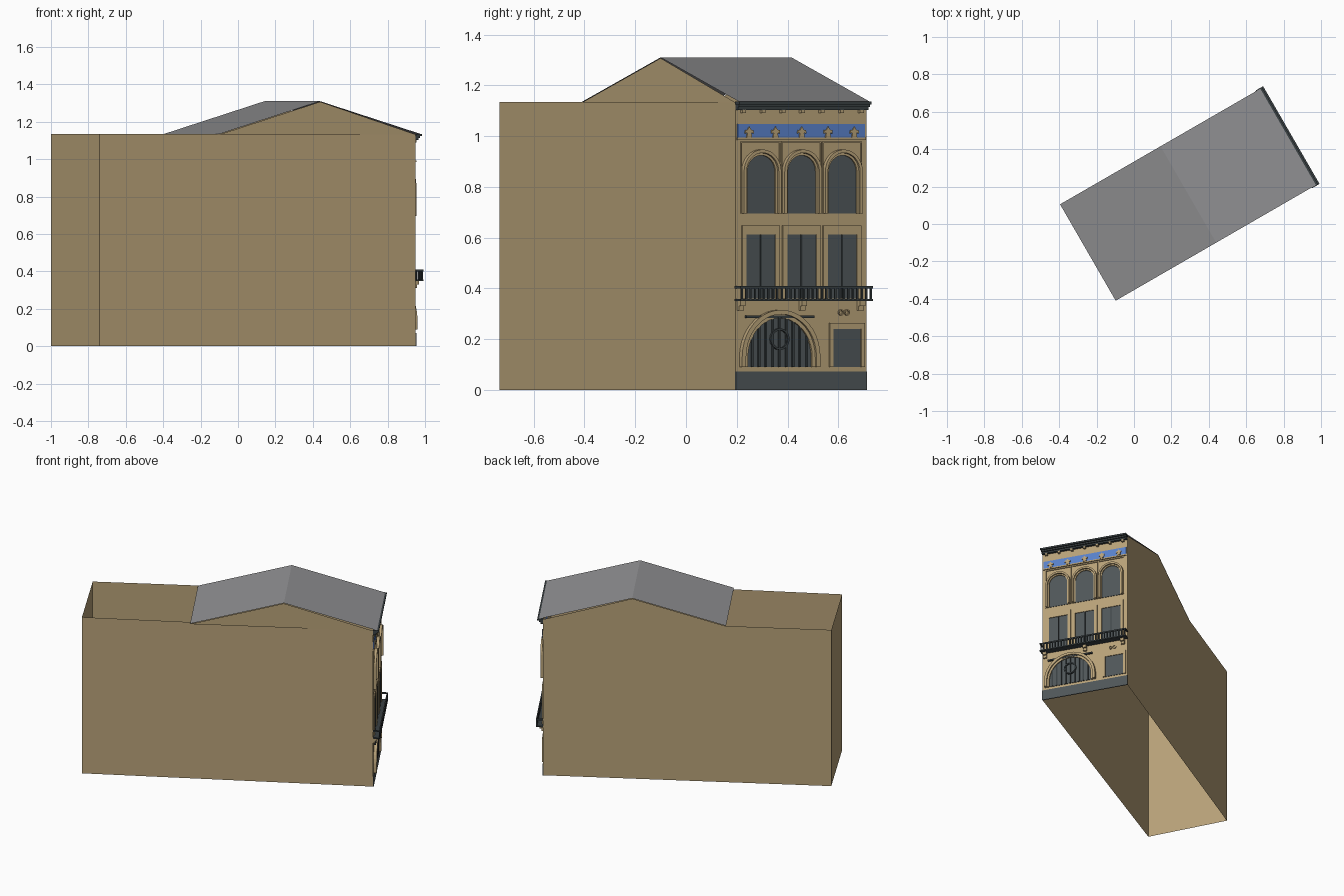
import bpy, bmesh, math
from mathutils import Vector

if "Cube" in bpy.data.objects:
    bpy.data.objects.remove(bpy.data.objects["Cube"])

def material(name, rgb):
    m = bpy.data.materials.new(name)
    m.diffuse_color = (*rgb, 1)
    m.use_nodes = True
    m.node_tree.nodes["Principled BSDF"].inputs["Base Color"].default_value = m.diffuse_color
    return m

TAN = material("tan_stone", (0.48, 0.36, 0.19))
GLASS = material("slate_panel", (0.08, 0.095, 0.10))
IRON = material("dark_iron", (0.042, 0.052, 0.056))
BLUE = material("blue_frieze", (0.10, 0.22, 0.59))
ROOF = material("grey_roof", (0.28, 0.28, 0.29))

# Facade frame: u runs along the facade, n points out of it, z is up
A = Vector((0.95, 0.195, 0))
U = Vector((-0.5, math.sqrt(0.75), 0))
N = Vector((math.sqrt(0.75), 0.5, 0))
W, H = 0.595, 1.135

def P(u, n, z):
    return A + U * u + N * n + Vector((0, 0, z))

def finish(name, bm, mat, fix=True):
    if fix:
        bmesh.ops.recalc_face_normals(bm, faces=bm.faces)
    me = bpy.data.meshes.new(name)
    bm.to_mesh(me)
    bm.free()
    me.materials.append(mat)
    bpy.context.collection.objects.link(bpy.data.objects.new(name, me))

def add_prism(bm, pts, n0, n1):
    back = [bm.verts.new(P(u, n0, z)) for u, z in pts]
    front = [bm.verts.new(P(u, n1, z)) for u, z in pts]
    bm.faces.new(front)
    bm.faces.new(back[::-1])
    for i in range(len(pts)):
        j = (i + 1) % len(pts)
        bm.faces.new((back[i], back[j], front[j], front[i]))

def rect(u0, u1, z0, z1):
    return [(u0, z0), (u1, z0), (u1, z1), (u0, z1)]

def prisms(name, outlines, n0, n1, mat):
    bm = bmesh.new()
    for o in outlines:
        add_prism(bm, o, n0, n1)
    finish(name, bm, mat)

def boxes(name, items, mat):
    """items: (u0, u1, n0, n1, z0, z1)"""
    bm = bmesh.new()
    for u0, u1, n0, n1, z0, z1 in items:
        add_prism(bm, rect(u0, u1, z0, z1), n0, n1)
    finish(name, bm, mat)

def arch(c, half, z0, spring, rise, seg=16):
    pts = [(c + half, z0)]
    for i in range(seg + 1):
        t = math.pi * i / seg
        pts.append((c + half * math.cos(t), spring + rise * math.sin(t)))
    return pts + [(c - half, z0)]

def circle(c, z, r, seg=16):
    return [(c + r * math.cos(2 * math.pi * i / seg), z + r * math.sin(2 * math.pi * i / seg)) for i in range(seg)]

def bands(name, pairs, n0, n1, mat, closed=False):
    """raised bands between matching outer and inner outlines"""
    bm = bmesh.new()
    for outer, inner in pairs:
        rows = [[bm.verts.new(P(u, n, z)) for n, (u, z) in ((n0, o), (n1, o), (n1, i), (n0, i))]
                for o, i in zip(outer, inner)]
        if closed:
            rows.append(rows[0])
        for a, b in zip(rows, rows[1:]):
            for k in range(4):
                bm.faces.new((a[k], a[(k + 1) % 4], b[(k + 1) % 4], b[k]))
        if not closed:
            bm.faces.new(rows[0])
            bm.faces.new(rows[-1][::-1])
    finish(name, bm, mat)

def sheet(name, faces, mat):
    bm = bmesh.new()
    for f in faces:
        bm.faces.new([bm.verts.new(p) for p in f])
    bmesh.ops.remove_doubles(bm, verts=bm.verts, dist=1e-5)
    finish(name, bm, mat, fix=False)

# Open wall shell, slightly narrower at the back
C, D = Vector((-0.74, -0.735, 0)), Vector((-1.0, -0.24, 0))
corners = [A, P(W, 0, 0), D, C]
up = Vector((0, 0, H))
sheet("outer_walls", [(a, b, b + up, a + up) for a, b in zip(corners, corners[1:] + corners[:1])], TAN)

# Gabled roof and gable ends
E0, E1, R, RZ = 0.03, -1.21, -0.59, 1.31
sheet("roof", [(P(0, E0, H), P(W, E0, H), P(W, R, RZ), P(0, R, RZ)),
               (P(0, R, RZ), P(W, R, RZ), P(W, E1, H), P(0, E1, H))], ROOF)
g = 0.003
sheet("gable_ends", [(P(0, E1, H - g), P(0, 0, H - g), P(0, R, RZ - g)),
                     (P(W, 0, H - g), P(W, E1, H - g), P(W, R, RZ - g))], TAN)

# Plinth
boxes("plinth", [(-0.001, W + 0.001, -0.002, 0.004, 0, 0.072)], GLASS)

# Stepped cornice with brackets
boxes("cornice", [(0, W, 0, 0.018, 1.103, 1.114), (0, W, 0, 0.028, 1.114, 1.124),
                  (-0.003, W + 0.003, 0, 0.038, 1.124, 1.136)], IRON)
brackets = [0.03 + i * 0.0892 for i in range(7)]
boxes("cornice_brackets", [(u - 0.008, u + 0.008, 0, 0.018, 1.090, 1.104) for u in brackets], TAN)

# Blue frieze with leaf ornaments
boxes("frieze", [(0.008, W - 0.008, 0, 0.004, 0.995, 1.048)], BLUE)
leaf = [(-0.02, 0.015), (-0.009, 0.018), (-0.012, 0), (0.012, 0), (0.009, 0.018), (0.02, 0.015),
        (0.018, 0.028), (0.008, 0.03), (0, 0.042), (-0.008, 0.03), (-0.018, 0.028)]
prisms("frieze_leaves", [[(0.0585 + i * 0.1195 + u, 0.995 + z) for u, z in leaf] for i in range(5)],
       0.003, 0.010, TAN)
boxes("frieze_ledge", [(0.005, W - 0.005, 0, 0.008, 0.985, 0.994)], TAN)

bays = [0.1125, 0.2975, 0.4825]

# Upper floor: arched windows in raised frames
prisms("arched_windows", [arch(c, 0.066, 0.695, 0.86, 0.066) for c in bays], 0, 0.003, GLASS)
bands("arched_inner_frames", [(arch(c, 0.073, 0.695, 0.86, 0.073), arch(c, 0.064, 0.695, 0.86, 0.064))
                              for c in bays], 0, 0.010, TAN)
bands("arched_outer_frames", [(arch(c, 0.085, 0.695, 0.86, 0.087), arch(c, 0.073, 0.695, 0.86, 0.074))
                              for c in bays], 0, 0.020, TAN)
def panel(c, half, z0, z1):
    return [(c + half, z0), (c + half, z1), (c - half, z1), (c - half, z0)]
bands("upper_panels", [(panel(c, 0.090, 0.695, 0.978), panel(c, 0.086, 0.695, 0.973)) for c in bays],
      0, 0.006, TAN)

# Middle floor: tall windows with central mullions
boxes("tall_windows", [(c - 0.066, c + 0.066, 0, 0.003, 0.36, 0.612) for c in bays], GLASS)
boxes("window_mullions", [(c - 0.003, c + 0.003, 0, 0.007, 0.36, 0.612) for c in bays], IRON)
bands("tall_window_frames", [(panel(c, 0.086, 0.36, 0.648), panel(c, 0.066, 0.36, 0.612)) for c in bays],
      0, 0.008, TAN)

# Balcony slab, rail and balusters
BN = 0.046
boxes("balcony_frame", [(-0.004, W + 0.004, 0, BN, 0.350, 0.358),
                        (-0.004, W + 0.004, BN - 0.008, BN, 0.400, 0.409),
                        (-0.004, 0.004, 0, BN, 0.400, 0.409),
                        (W - 0.004, W + 0.004, 0, BN, 0.400, 0.409)], IRON)
boxes("balcony_balusters", [(u - 0.0035, u + 0.0035, BN - 0.008, BN - 0.001, 0.357, 0.401)
                            for u in [0.004 + i * (W - 0.008) / 29 for i in range(30)]], IRON)
boxes("balcony_brackets", [(u - 0.012, u + 0.012, 0, n, z, 0.351)
                           for u in (0.02, 0.30, W - 0.03) for n, z in ((0.013, 0.312), (0.025, 0.33))], TAN)

# Large arched gate
G = 0.196
prisms("gate_back", [arch(G, 0.148, 0.09, 0.13, 0.155)], 0, 0.003, GLASS)
bands("gate_surround", [(arch(G, 0.178, 0.09, 0.13, 0.185, 20), arch(G, 0.160, 0.09, 0.13, 0.168, 20))],
      0, 0.022, TAN)
bands("gate_inner_surround", [(arch(G, 0.160, 0.09, 0.13, 0.168, 20), arch(G, 0.146, 0.09, 0.13, 0.153, 20))],
      0, 0.012, TAN)
bars = []
for i in range(-4, 5):
    u = i * 0.031
    top = 0.13 + 0.155 * math.sqrt(1 - (u / 0.148) ** 2)
    bars.append((G + u - 0.004, G + u + 0.004, 0.002, 0.010, 0.09, top))
boxes("gate_bars", bars, IRON)
boxes("gate_top_bar", [(G - 0.155, G + 0.155, 0.002, 0.014, 0.283, 0.293)], IRON)
bands("gate_ring", [(circle(G, 0.2, 0.043), circle(G, 0.2, 0.035))], 0.002, 0.013, IRON, closed=True)

# Side door with frame and twin round vents
S = 0.505
boxes("side_door", [(S - 0.063, S + 0.063, 0, 0.003, 0.09, 0.24)], GLASS)
bands("side_door_frame", [(panel(S, 0.080, 0.09, 0.263), panel(S, 0.063, 0.09, 0.24))], 0, 0.008, TAN)
bands("round_vents", [(circle(c, 0.305, 0.012), circle(c, 0.305, 0.007)) for c in (0.478, 0.505)],
      0, 0.008, TAN, closed=True)
